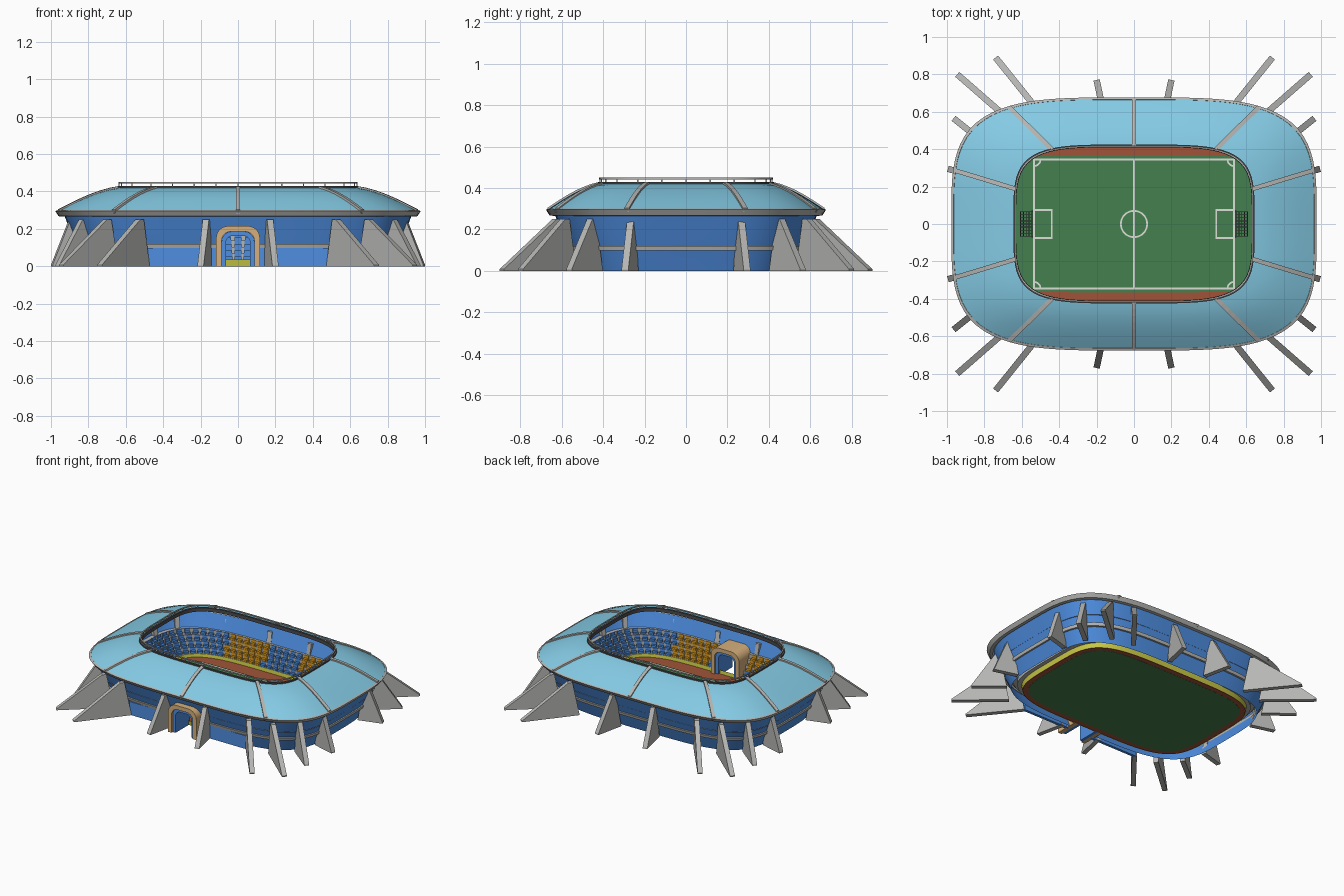
import bpy, bmesh, math
from mathutils import Vector, Matrix

if "Cube" in bpy.data.objects:
    bpy.data.objects.remove(bpy.data.objects["Cube"])

N = 120  # points per ring


def mat(name, r, g, b):
    m = bpy.data.materials.new(name)
    lin = [((c / 255 + 0.055) / 1.055) ** 2.4 for c in (r, g, b)]
    m.diffuse_color = (*lin, 1)
    m.use_nodes = True
    m.node_tree.nodes["Principled BSDF"].inputs["Base Color"].default_value = m.diffuse_color
    return m


ROOF = mat("sky blue", 132, 202, 228)
BLUE = mat("blue", 78, 142, 225)
GREY = mat("light grey", 182, 182, 180)
WHITE = mat("line white", 222, 224, 216)
GRASS = mat("grass green", 68, 128, 78)
TRACK = mat("track red", 160, 84, 56)
TAN = mat("tan", 214, 176, 124)
ORANGE = mat("seat orange", 222, 156, 30)
YELLOW = mat("barrier yellow", 200, 200, 70)
DARK = mat("dark grey", 75, 75, 78)


def finish(name, bm, m, smooth=False):
    bmesh.ops.recalc_face_normals(bm, faces=bm.faces)
    me = bpy.data.meshes.new(name)
    bm.to_mesh(me)
    bm.free()
    ob = bpy.data.objects.new(name, me)
    bpy.context.collection.objects.link(ob)
    me.materials.append(m)
    if smooth:
        bpy.context.view_layer.objects.active = ob
        ob.select_set(True)
        bpy.ops.object.shade_smooth_by_angle(angle=math.radians(30))
        ob.select_set(False)
    return ob


def outline(a, b, n, count=N):
    """Rounded rectangle, evenly spaced, starting at front middle."""
    p = []
    for i in range(1601):
        t = -math.pi / 2 + 2 * math.pi * i / 1600
        c, s = math.cos(t), math.sin(t)
        p.append(Vector((math.copysign(abs(c) ** (2 / n), c) * a if abs(c) > 1e-9 else 0,
                         math.copysign(abs(s) ** (2 / n), s) * b if abs(s) > 1e-9 else 0)))
    cum = [0]
    for u, v in zip(p, p[1:]):
        cum.append(cum[-1] + (v - u).length)
    out, k = [], 0
    for i in range(count):
        d = cum[-1] * i / count
        while cum[k + 1] < d:
            k += 1
        out.append(p[k].lerp(p[k + 1], (d - cum[k]) / max(cum[k + 1] - cum[k], 1e-9)))
    return out


def loft(name, rings, m, closed=False, caps=False, gate=0, smooth=True):
    """Skin rings of (a, b, z, n); gate leaves a gap at the front below that height."""
    bm = bmesh.new()
    rows = [[bm.verts.new((p.x, p.y, z)) for p in outline(a, b, n)] for a, b, z, n in rings]
    pairs = list(zip(rows, rows[1:])) + ([(rows[-1], rows[0])] if closed else [])
    for lo, hi in pairs:
        for i in range(N):
            j = (i + 1) % N
            f = [lo[i], lo[j], hi[j], hi[i]]
            c = sum((v.co for v in f), Vector()) / 4
            if abs(c.x) < 0.1 and c.y < 0 and c.z < gate:
                continue
            bm.faces.new(f)
    if caps:
        bm.faces.new(rows[0])
        bm.faces.new(rows[-1])
    return finish(name, bm, m, smooth)


def add_box(bm, c, size, rot=0):
    bmesh.ops.create_cube(bm, size=1, matrix=Matrix.Translation(c) @ Matrix.Rotation(rot, 4, 'Z')
                          @ Matrix.Diagonal((*size, 1)))


def prism(bm, pts, offset):
    """Extrude a planar polygon by an offset vector."""
    f = bm.faces.new([bm.verts.new(p) for p in pts])
    r = bmesh.ops.extrude_face_region(bm, geom=[f])
    bmesh.ops.translate(bm, vec=offset, verts=[v for v in r['geom'] if isinstance(v, bmesh.types.BMVert)])


# Pitch and running track
loft("track", [(0.73, 0.485, 0.0, 4.5), (0.73, 0.485, 0.012, 4.5)], TRACK, caps=True)
loft("grass", [(0.68, 0.365, -0.0, 9), (0.68, 0.365, 0.018, 9)], GRASS, caps=True)
loft("grass_underside", [(0.69, 0.445, 0.0, 5), (0.69, 0.445, -0.001, 5)], GRASS, caps=True)

# Pitch markings
bm = bmesh.new()
Z, W = 0.02, 0.009


def line(x0, y0, x1, y1):
    add_box(bm, ((x0 + x1) / 2, (y0 + y1) / 2, Z), (abs(x1 - x0) + W, abs(y1 - y0) + W, 0.004))


def arc(cx, cy, r, a0, a1, steps):
    for i in range(steps):
        t = a0 + (a1 - a0) * (i + 0.5) / steps
        add_box(bm, (cx + r * math.cos(t), cy + r * math.sin(t), Z),
                (W, r * abs(a1 - a0) / steps * 1.12, 0.004), t)


line(0, -0.345, 0, 0.345)
arc(0, 0, 0.07, 0, 2 * math.pi, 32)
for s in (-1, 1):
    line(-0.535, s * 0.345, 0.535, s * 0.345)
    line(s * 0.535, -0.345, s * 0.535, 0.345)
    line(s * 0.44, -0.075, s * 0.44, 0.075)
    for q in (-1, 1):
        line(s * 0.44, q * 0.075, s * 0.535, q * 0.075)
        a = math.atan2(-q, -s)
        arc(s * 0.535, q * 0.345, 0.035, a - math.pi / 4, a + math.pi / 4, 6)
finish("pitch_lines", bm, WHITE)

# Goals with net bars
bm = bmesh.new()
for s in (-1, 1):
    for i in range(9):
        y = -0.066 + i * 0.0165
        add_box(bm, (s * 0.575, y, 0.08), (0.065, 0.004, 0.004))
        add_box(bm, (s * 0.607, y, 0.05), (0.004, 0.004, 0.06))
    for i in range(5):
        add_box(bm, (s * (0.545 + i * 0.0155), 0, 0.08), (0.005, 0.136, 0.005))
    for y in (-0.068, 0.068):
        add_box(bm, (s * 0.543, y, 0.05), (0.008, 0.008, 0.066))
finish("goals", bm, DARK)

# Barrier, stepped stands and seats
loft("barrier", [(0.735, 0.49, 0, 4.3), (0.74, 0.495, 0.035, 4.3)], YELLOW)
steps, ROWS = [], []
for k in range(5):
    a, b, z = 0.74 + 0.03 * k, 0.495 + 0.021 * k, 0.035 + 0.034 * k
    steps += [(a, b, z, 4.2), (a + 0.03, b + 0.021, z, 4.2)]
    ROWS.append((a + 0.015, b + 0.011, z))
loft("stands", steps, GREY, gate=0.3, smooth=False)
seats = {"blue_seats": bmesh.new(), "orange_seats": bmesh.new()}
for a, b, z in ROWS[:4]:
    pts = outline(a, b, 4.2, 92)
    for i, p in enumerate(pts):
        if p.y < 0 and abs(p.x) < 0.14:
            continue
        t = pts[(i + 1) % 92] - pts[i - 1]
        rot = math.atan2(t.y, t.x)
        out = Vector((t.y, -t.x)).normalized() * 0.01
        side = 0.15 < abs(p.x) < 0.46 and abs(p.y) > 0.4
        s = seats["orange_seats" if side else "blue_seats"]
        add_box(s, (p.x, p.y, z + 0.009), (0.036, 0.024, 0.014), rot)
        add_box(s, (p.x + out.x, p.y + out.y, z + 0.02), (0.036, 0.006, 0.034), rot)
finish("blue_seats", seats["blue_seats"], BLUE)
finish("orange_seats", seats["orange_seats"], ORANGE)

# Outer wall with band and front panels
loft("outer_wall", [(0.82, 0.54, 0, 4), (0.86, 0.575, 0.1, 4), (0.893, 0.602, 0.18, 4),
                    (0.93, 0.635, 0.275, 3.9)], BLUE, gate=0.17)
loft("wall_band", [(0.86, 0.57, 0.098, 4), (0.872, 0.588, 0.098, 4), (0.878, 0.594, 0.12, 4),
                   (0.86, 0.57, 0.12, 4)], GREY, closed=True, gate=0.17)
bm = bmesh.new()
for s in (-1, 1):
    add_box(bm, (s * 0.295, -0.575, 0.049), (0.39, 0.02, 0.098))
finish("front_panels", bm, BLUE)


# Entrance arch: tan shell with blue lining
def arch(name, w, h, r, t, y0, y1, m):
    def half(w, h, r):
        return [(w, 0)] + [(w - r + r * math.cos(k * math.pi / 16), h - r + r * math.sin(k * math.pi / 16))
                           for k in range(9)]
    o, i = half(w, h, r), half(w - t, h - t, r - t * 0.6)
    o += [(-x, z) for x, z in reversed(o)]
    i += [(-x, z) for x, z in reversed(i)]
    bm = bmesh.new()
    prism(bm, [(x, y0, z) for x, z in o + i[::-1]], (0, y1 - y0, 0))
    finish(name, bm, m, True)


arch("entrance_arch", 0.117, 0.215, 0.065, 0.03, -0.66, -0.46, TAN)
arch("entrance_lining", 0.087, 0.185, 0.05, 0.022, -0.645, -0.475, BLUE)

# Roof shell, underside and rims
rings = []
for k in range(8):
    t = k / 7
    f = 0.6 * math.sin(t * math.pi / 2) + 0.4 * t
    rings.append((0.97 - 0.33 * t, 0.67 - 0.25 * t, 0.295 + 0.125 * f, 3.8 + 0.5 * t))
loft("roof", rings, ROOF)
loft("roof_underside", [(a - 0.004, b - 0.004, z - 0.016, n) for a, b, z, n in rings], GREY)
loft("roof_outer_rim", [(0.94, 0.64, 0.265, 3.8), (0.96, 0.66, 0.268, 3.8), (0.977, 0.677, 0.295, 3.8),
                        (0.965, 0.665, 0.3, 3.8)], GREY, closed=True)
loft("roof_inner_rim", [(0.645, 0.425, 0.402, 4.3), (0.645, 0.425, 0.428, 4.3), (0.63, 0.41, 0.428, 4.3),
                        (0.63, 0.41, 0.402, 4.3)], DARK, closed=True)

# Roof ribs
paths = [outline(a, b, n) for a, b, z, n in rings]
bm = bmesh.new()
for j in (0, 14, 24, 36, 46, 60, 74, 84, 96, 106):
    d = (paths[-1][j] - paths[0][j]).normalized()
    side = Vector((-d.y, d.x)) * 0.012
    rows = []
    for path, ring in zip(paths, rings):
        rows.append([bm.verts.new((*(path[j] + side * s), ring[2] + h))
                     for s, h in ((-1, -0.012), (1, -0.012), (1, 0.009), (-1, 0.009))])
    for lo, hi in zip(rows, rows[1:]):
        for i in range(4):
            bm.faces.new((lo[i], lo[i - 1], hi[i - 1], hi[i]))
    bm.faces.new(rows[0])
    bm.faces.new(rows[-1])
finish("roof_ribs", bm, GREY)

# Railing around the opening
loft("rail", [(0.64, 0.42, 0.442, 4.3), (0.64, 0.42, 0.45, 4.3), (0.632, 0.412, 0.45, 4.3),
              (0.632, 0.412, 0.442, 4.3)], GREY, closed=True)
bm = bmesh.new()
for p in outline(0.636, 0.416, 4.3, 32):
    add_box(bm, (p.x, p.y, 0.434), (0.006, 0.006, 0.022))
finish("rail_posts", bm, GREY)

# Buttress fins: ground tip and top point, mirrored to four quarters
FINS = [((0.20, 0.77), (0.172, 0.64)), ((0.74, 0.89), (0.535, 0.635)), ((0.945, 0.80), (0.71, 0.595)),
        ((0.965, 0.565), (0.84, 0.465)), ((0.995, 0.295), (0.90, 0.268))]
bm = bmesh.new()
for tip, top in FINS:
    for sx in (-1, 1):
        for sy in (-1, 1):
            p, q = Vector((tip[0] * sx, tip[1] * sy, 0)), Vector((top[0] * sx, top[1] * sy, 0))
            d = (q - p).normalized()
            w = Vector((-d.y, d.x, 0)) * 0.034
            up = Vector((0, 0, 0.25))
            o = p - w / 2
            e = q - w / 2
            prism(bm, [o, o + Vector((0, 0, 0.008)), e + up, e + d * 0.03 + up, e + d * 0.08], w)
finish("buttress_fins", bm, GREY)
